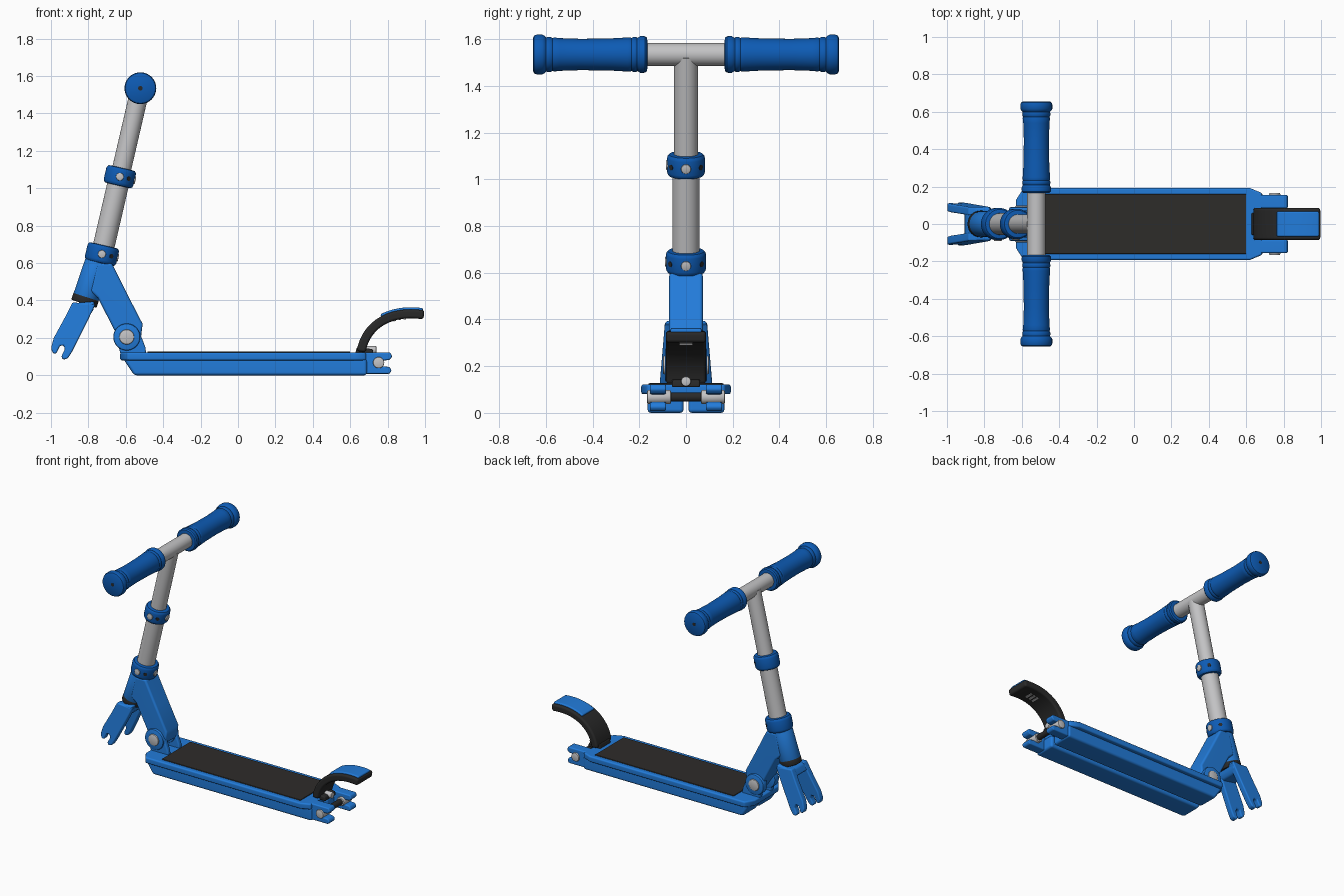
import bpy, bmesh, math
from mathutils import Vector

if "Cube" in bpy.data.objects:
    bpy.data.objects.remove(bpy.data.objects["Cube"])


def material(name, rgb):
    m = bpy.data.materials.new(name)
    m.diffuse_color = (*rgb, 1)
    m.use_nodes = True
    m.node_tree.nodes["Principled BSDF"].inputs["Base Color"].default_value = m.diffuse_color
    return m


BLUE = material("bright blue", (0.016, 0.20, 0.70))
DARK = material("deep blue", (0.004, 0.105, 0.46))
SILVER = material("silver", (0.55, 0.55, 0.56))
BLACK = material("black", (0.022, 0.022, 0.022))
TAPE = material("grip tape black", (0.027, 0.025, 0.023))


def finish(name, bm, mat, weighted=False):
    bmesh.ops.recalc_face_normals(bm, faces=bm.faces)
    me = bpy.data.meshes.new(name)
    bm.to_mesh(me)
    bm.free()
    me.materials.append(mat)
    for p in me.polygons:
        p.use_smooth = True
    me.set_sharp_from_angle(angle=math.radians(38))
    ob = bpy.data.objects.new(name, me)
    bpy.context.collection.objects.link(ob)
    if weighted:
        w = ob.modifiers.new("weighted normals", 'WEIGHTED_NORMAL')
        w.keep_sharp = True
    return ob


def prism(name, pts, lo, hi, mat, bevel=0.01, axis='Y', warp=None):
    """Extrude an outline (xz for axis Y, xy for axis Z) and round its edges."""
    bm = bmesh.new()
    rings = []
    for d in (lo, hi):
        rings.append([bm.verts.new((a, d, b) if axis == 'Y' else (a, b, d)) for a, b in pts])
    n = len(pts)
    bm.faces.new(rings[0])
    bm.faces.new(rings[1])
    for i in range(n):
        j = (i + 1) % n
        bm.faces.new((rings[0][i], rings[0][j], rings[1][j], rings[1][i]))
    bmesh.ops.recalc_face_normals(bm, faces=bm.faces)
    if bevel:
        edges = [e for e in bm.edges if e.calc_face_angle(0) > 0.6]
        bmesh.ops.bevel(bm, geom=edges, offset=bevel, segments=3, profile=0.5,
                        affect='EDGES', clamp_overlap=True)
    if warp:
        for v in bm.verts:
            v.co = warp(v.co)
    return finish(name, bm, mat, True)


def lathe(name, start, direction, profile, mat, sides=40):
    """Spin (distance, radius) pairs around an axis."""
    bm = bmesh.new()
    q = Vector(direction).to_track_quat('Z', 'Y')
    rings = []
    for t, r in profile:
        rings.append([bm.verts.new(Vector(start) + q @ Vector((
            r * math.cos(k * math.tau / sides), r * math.sin(k * math.tau / sides), t)))
            for k in range(sides)])
    for a, b in zip(rings, rings[1:]):
        for k in range(sides):
            m = (k + 1) % sides
            bm.faces.new((a[k], a[m], b[m], b[k]))
    bm.faces.new(rings[0])
    bm.faces.new(rings[-1])
    return finish(name, bm, mat)


def rod(name, a, b, r, mat, c=0.0):
    """Cylinder between two points with chamfer c."""
    a, b = Vector(a), Vector(b)
    L = (b - a).length
    prof = [(0, r), (L, r)] if not c else [(0, r - c), (c * .3, r - c * .3), (c, r),
                                           (L - c, r), (L - c * .3, r - c * .3), (L, r - c)]
    return lathe(name, a, b - a, prof, mat)


def on_axis(z):
    return Vector((-0.522 + (z - 1.535) * 0.232, 0, z))


AXIS = (on_axis(1) - on_axis(0)).normalized()

# Steering column and crossbar
rod("upper_steering_tube", on_axis(1.05), on_axis(1.53), 0.051, SILVER)
rod("lower_steering_tube", on_axis(0.60), on_axis(1.08), 0.058, SILVER)
BAR = on_axis(1.535)
rod("handlebar", BAR - Vector((0, 0.3, 0)), BAR + Vector((0, 0.3, 0)), 0.049, SILVER)

# Handle grips with ribbed ends
GRIP = [(0.165, 0.055), (0.167, 0.071), (0.175, 0.078), (0.195, 0.079), (0.205, 0.073),
        (0.209, 0.071), (0.213, 0.074), (0.225, 0.075), (0.233, 0.071), (0.238, 0.073),
        (0.25, 0.073), (0.32, 0.069), (0.45, 0.067), (0.54, 0.070), (0.565, 0.073),
        (0.572, 0.070), (0.578, 0.074), (0.592, 0.075), (0.599, 0.073), (0.606, 0.080),
        (0.615, 0.085), (0.64, 0.085), (0.65, 0.081), (0.655, 0.072)]
for s, side in ((-1, "front"), (1, "back")):
    lathe("grip_" + side, BAR, (0, s, 0), GRIP, DARK)
    lathe("grip_end_hole_" + side, BAR, (0, s, 0), [(0.65, 0.012), (0.656, 0.012)], BLACK, 16)

# Clamp collars with bolts
COLLAR = [(-0.048, -0.018), (-0.046, -0.008), (-0.038, -0.002), (-0.03, 0), (0.03, 0),
          (0.038, -0.002), (0.046, -0.008), (0.048, -0.018)]
for label, z, r in (("upper", 1.062, 0.081), ("lower", 0.648, 0.086)):
    c = on_axis(z)
    lathe(label + "_clamp", c, AXIS, [(t, r + d) for t, d in COLLAR], DARK)
    out = Vector((AXIS.z, 0, -AXIS.x))
    for k, d in enumerate((out, Vector((0, -1, 0)))):
        rod(f"{label}_clamp_bolt_{k}", c + d * (r - 0.02), c + d * (r + 0.005), 0.021, SILVER, 0.004)
    for s in (-1, 1):
        d = (out + Vector((0, s * 1.3, 0))).normalized()
        rod(f"{label}_clamp_hole_{s}", c + d * (r - 0.02), c + d * (r + 0.001), 0.012, BLACK)

# Head tube, bearing ring and fork
rod("head_tube", (-0.742, 0, 0.625), (-0.815, 0, 0.41), 0.070, BLUE, 0.006)
rod("bearing_ring", (-0.811, 0, 0.422), (-0.824, 0, 0.382), 0.071, BLACK, 0.006)
prism("fork_crown", [(-0.885, 0.385), (-0.765, 0.395), (-0.775, 0.345), (-0.80, 0.315), (-0.91, 0.335)],
      -0.09, 0.09, BLUE, 0.014)
LEG = [(-0.885, 0.39), (-0.762, 0.38), (-0.80, 0.30), (-0.85, 0.20), (-0.888, 0.125),
       (-0.91, 0.09), (-0.935, 0.083), (-0.945, 0.10), (-0.925, 0.14), (-0.932, 0.16),
       (-0.952, 0.158), (-0.972, 0.115), (-0.99, 0.118), (-1.0, 0.145), (-0.985, 0.20),
       (-0.925, 0.31)]
for s, side in ((-1, "front"), (1, "back")):
    prism("fork_leg_" + side, LEG, -0.022, 0.022, BLUE, 0.009,
          warp=lambda co, s=s: Vector((co.x, co.y + s * (0.068 + (0.39 - co.z) * 0.085), co.z)))

# Folding neck and its pivot
NECK = [(-0.755, 0.60), (-0.675, 0.60), (-0.59, 0.43), (-0.51, 0.275), (-0.52, 0.19),
        (-0.60, 0.15), (-0.66, 0.24), (-0.75, 0.415), (-0.79, 0.45)]
prism("folding_neck", NECK, -0.072, 0.072, BLUE, 0.014)
for s, side in ((-1, "front"), (1, "back")):
    lo, hi = sorted((s * 0.045, s * 0.080))
    prism("pivot_bracket_" + side, [(-0.625, 0.10), (-0.49, 0.10), (-0.495, 0.15),
          (-0.53, 0.24), (-0.595, 0.27), (-0.655, 0.22)], lo, hi, BLUE, 0.01)
    rod("pivot_disc_" + side, (-0.595, s * 0.04, 0.205), (-0.595, s * 0.09, 0.205), 0.072, BLUE, 0.008)
    rod("pivot_bolt_" + side, (-0.595, s * 0.08, 0.205), (-0.595, s * 0.098, 0.205), 0.04, SILVER, 0.006)

# Deck: top plate, tape and two lower channels
PLATE = [(-0.63, -0.13), (-0.59, -0.192), (0.62, -0.192), (0.685, -0.165),
         (0.685, 0.165), (0.62, 0.192), (-0.59, 0.192), (-0.63, 0.13)]
prism("deck_plate", PLATE, 0.08, 0.122, BLUE, 0.01, 'Z')
prism("deck_tape", [(-0.485, -0.16), (0.60, -0.16), (0.60, 0.16), (-0.485, 0.16)],
      0.118, 0.127, TAPE, 0.003, 'Z')
PRONG = [(0.62, 0.008), (0.81, 0.008), (0.822, 0.025), (0.81, 0.045), (0.765, 0.048),
         (0.755, 0.062), (0.765, 0.078), (0.81, 0.082), (0.825, 0.10), (0.815, 0.122), (0.62, 0.122)]
for s, side in ((-1, "front"), (1, "back")):
    lo, hi = sorted((s * 0.01, s * 0.165))
    prism("deck_channel_" + side, [(-0.615, 0.09), (-0.555, 0.0), (0.69, 0.0), (0.69, 0.09)],
          lo, hi, BLUE, 0.016)
    # Rear prongs and axle bolts
    lo, hi = sorted((s * 0.085, s * 0.155))
    prism("rear_prong_" + side, PRONG, lo, hi, BLUE, 0.008)
    rod("axle_bolt_" + side, (0.752, s * 0.065, 0.068), (0.752, s * 0.166, 0.068), 0.03, SILVER, 0.005)
rod("axle_spacer", (0.752, -0.07, 0.068), (0.752, 0.07, 0.068), 0.02, BLACK)

# Rear brake fender, its pad, slats and mount
B = [Vector(p) for p in ((0.635, 0.13), (0.655, 0.265), (0.78, 0.38), (0.998, 0.347))]


def fender_curve(t, off):
    u = 1 - t
    p = u**3 * B[0] + 3 * u*u*t * B[1] + 3 * u*t*t * B[2] + t**3 * B[3]
    d = (u*u * (B[1] - B[0]) + 2*u*t * (B[2] - B[1]) + t*t * (B[3] - B[2])).normalized()
    return (p.x - d.y * off, p.y + d.x * off)


def band(t0, t1, lo, hi, n=16):
    ts = [t0 + (t1 - t0) * i / n for i in range(n + 1)]
    return [fender_curve(t, hi) for t in ts] + [fender_curve(t, lo) for t in reversed(ts)]


prism("brake_fender", band(0, 1, -0.048, 0), -0.086, 0.086, BLACK, 0.014)
prism("brake_pad", band(0.56, 0.985, -0.01, 0.011, 10), -0.067, 0.067, BLUE, 0.008)
for k in range(3):
    t = 0.68 + k * 0.06
    prism(f"fender_slat_{k}", band(t, t + 0.03, -0.052, -0.046, 1), -0.028, 0.028, SILVER, 0)
prism("fender_mount", [(0.625, 0.11), (0.725, 0.11), (0.72, 0.14), (0.635, 0.15)],
      -0.06, 0.06, BLACK, 0.008)
rod("fender_bolt", (0.68, 0, 0.135), (0.74, 0, 0.135), 0.021, SILVER, 0.004)
